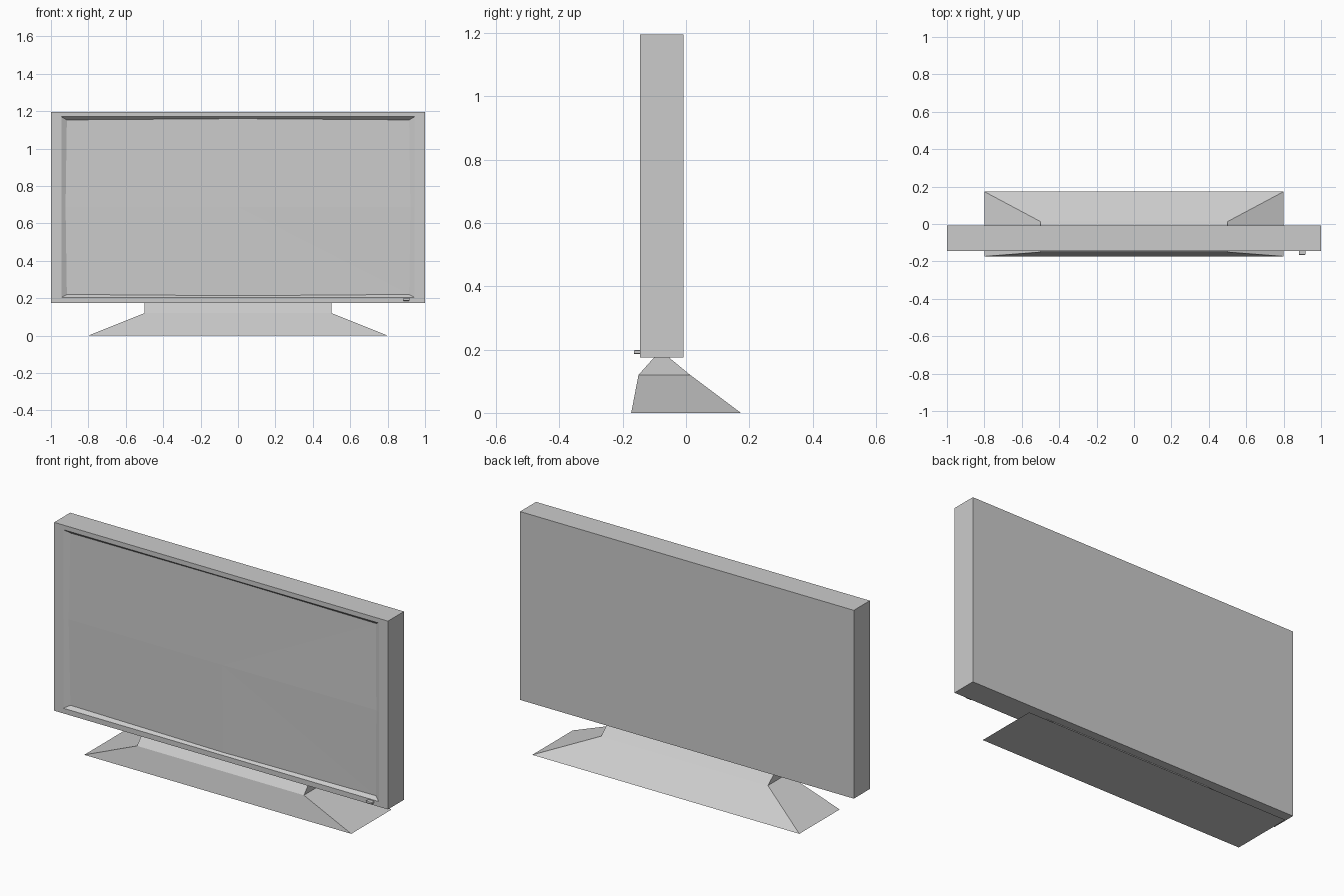
import bpy, bmesh

if "Cube" in bpy.data.objects:
    bpy.data.objects.remove(bpy.data.objects["Cube"])


def loft(name, rings, dome=None):
    """Closed mesh through matching point rings; dome pokes the last cap outward."""
    bm = bmesh.new()
    loops = [[bm.verts.new(p) for p in ring] for ring in rings]
    n = len(loops[0])
    for a, b in zip(loops, loops[1:]):
        for i in range(n):
            j = (i + 1) % n
            bm.faces.new((a[i], a[j], b[j], b[i]))
    bm.faces.new(loops[0])
    last = bm.faces.new(loops[-1])
    bmesh.ops.recalc_face_normals(bm, faces=bm.faces)
    if dome:
        bmesh.ops.poke(bm, faces=[last], offset=dome)
    me = bpy.data.meshes.new(name)
    bm.to_mesh(me)
    bm.free()
    ob = bpy.data.objects.new(name, me)
    bpy.context.collection.objects.link(ob)
    return ob


def panel_ring(hx, z0, z1, y, bow=0.0, lift=0.0):
    """Rectangle facing -y with edge midpoints, optionally bowed outward and forward."""
    zm, ym = (z0 + z1) / 2, y - lift
    return [(-hx, y, z0), (0, ym, z0 - bow), (hx, y, z0), (hx + bow, ym, zm),
            (hx, y, z1), (0, ym, z1 + bow), (-hx, y, z1), (-hx - bow, ym, zm)]


def floor_ring(hx, y0, y1, z):
    return [(-hx, y0, z), (hx, y0, z), (hx, y1, z), (-hx, y1, z)]


# Cabinet with bevelled recess and slightly domed screen
loft("cabinet_and_screen", [
    panel_ring(1.0, 0.175, 1.195, -0.008),
    panel_ring(1.0, 0.175, 1.195, -0.145),
    panel_ring(0.945, 0.203, 1.17, -0.145),
    panel_ring(0.915, 0.22, 1.153, -0.127, bow=0.007, lift=0.006),
], dome=0.006)

# Flared pedestal
loft("pedestal", [
    floor_ring(0.8, -0.173, 0.173, 0.0),
    floor_ring(0.5, -0.15, 0.013, 0.12),
    floor_ring(0.5, -0.1, -0.055, 0.176),
])

# Power button
bpy.ops.mesh.primitive_cube_add(size=1, location=(0.899, -0.152, 0.192))
button = bpy.context.object
button.name = "power_button"
button.scale = (0.036, 0.026, 0.012)
bpy.ops.object.transform_apply(location=False, rotation=False, scale=True)
bevel = button.modifiers.new("rounded_edges", 'BEVEL')
bevel.width = 0.003
bevel.segments = 2
